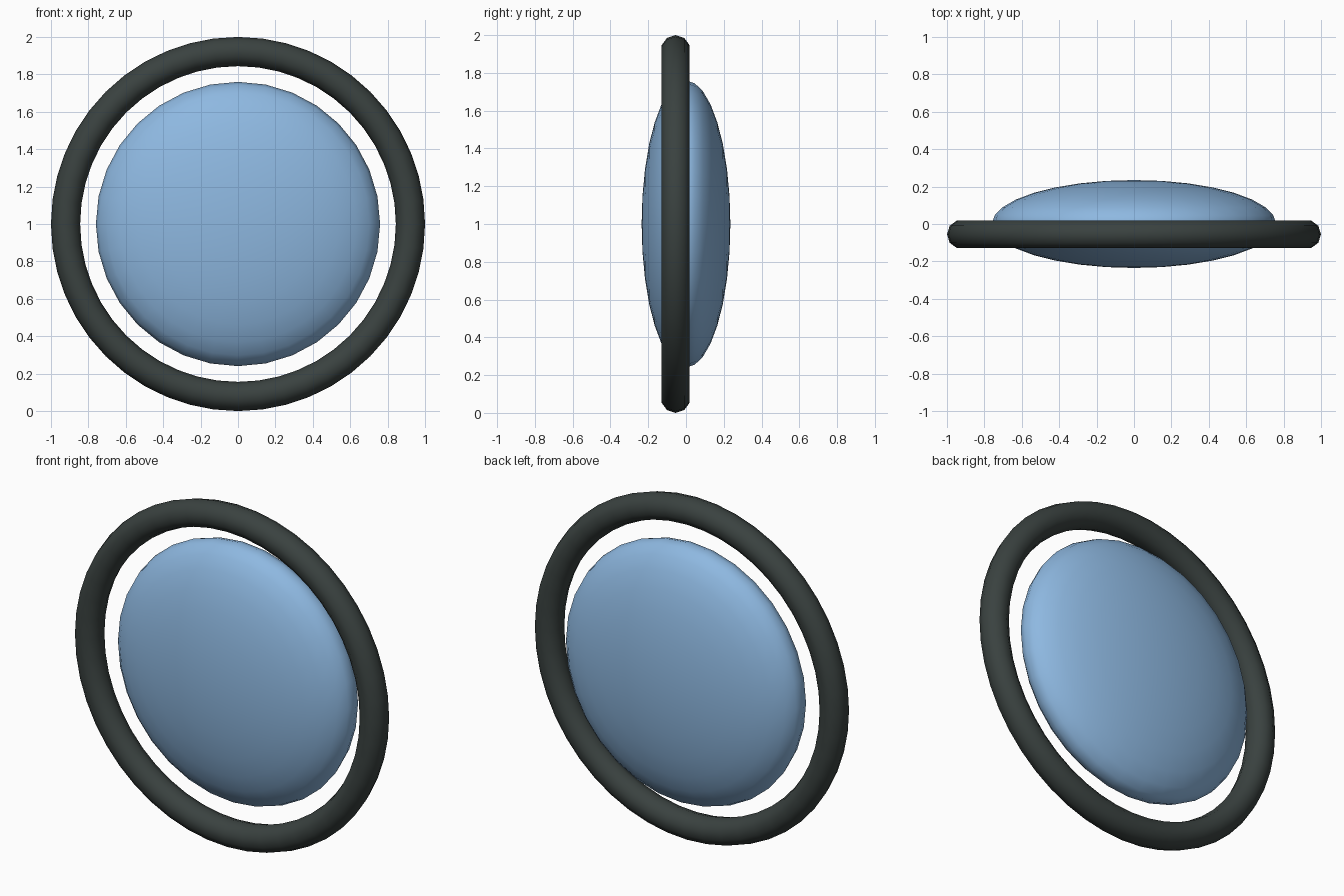
import bpy
import math

if "Cube" in bpy.data.objects:
    bpy.data.objects.remove(bpy.data.objects["Cube"])


def material(name, rgb):
    m = bpy.data.materials.new(name)
    m.diffuse_color = (*rgb, 1.0)
    m.use_nodes = True
    m.node_tree.nodes["Principled BSDF"].inputs["Base Color"].default_value = m.diffuse_color
    return m


def finish(name, mat):
    ob = bpy.context.object
    ob.name = name
    ob.data.materials.append(mat)
    bpy.ops.object.transform_apply(location=False, rotation=True, scale=True)
    bpy.ops.object.shade_smooth()
    return ob


dark = material("dark grey", (0.042, 0.054, 0.051))
blue = material("pale blue", (0.27, 0.48, 0.75))

# Rim: upright ring set slightly toward the front
bpy.ops.mesh.primitive_torus_add(
    major_segments=48, minor_segments=10, major_radius=0.922, minor_radius=0.078,
    location=(0, -0.055, 1), rotation=(math.pi / 2, 0, 0))
finish("rim", dark)

# Lens: flattened sphere with its poles facing front and back
bpy.ops.mesh.primitive_uv_sphere_add(
    segments=32, ring_count=16, radius=1,
    location=(0, 0, 1), rotation=(math.pi / 2, 0, 0))
bpy.context.object.scale = (0.76, 0.76, 0.235)
finish("lens", blue)
